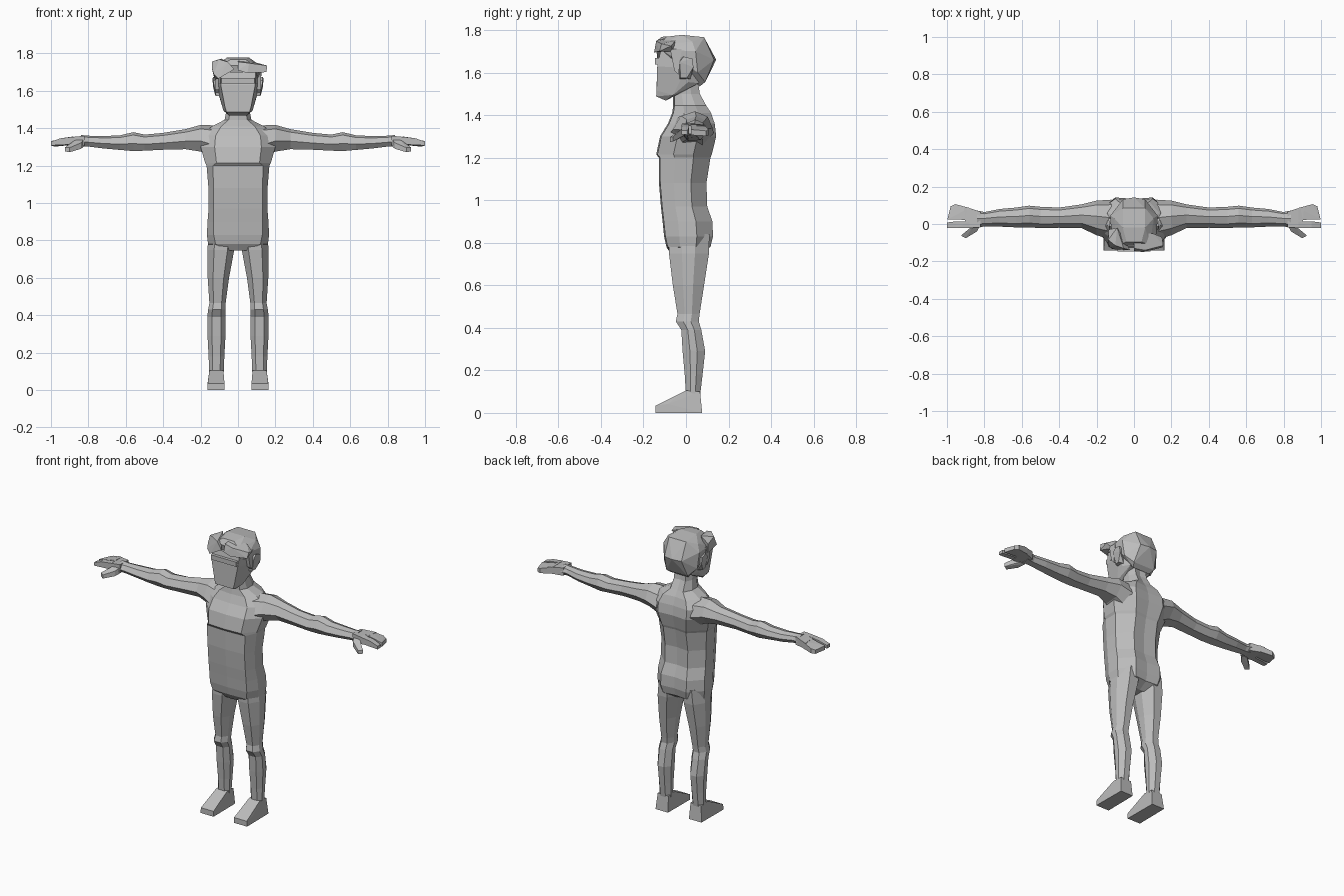
import bpy, bmesh
from mathutils import Vector

skin = bpy.data.materials.new("plain_grey")
skin.diffuse_color = (0.5, 0.5, 0.5, 1)


def finish(name, bm):
    bmesh.ops.recalc_face_normals(bm, faces=bm.faces)
    me = bpy.data.meshes.new(name)
    bm.to_mesh(me)
    bm.free()
    me.materials.append(skin)
    ob = bpy.data.objects.new(name, me)
    bpy.context.collection.objects.link(ob)
    return ob


def loft(name, rings):
    bm = bmesh.new()
    loops = [[bm.verts.new(p) for p in r] for r in rings]
    n = len(loops[0])
    for a, b in zip(loops, loops[1:]):
        for i in range(n):
            j = (i + 1) % n
            bm.faces.new((a[i], a[j], b[j], b[i]))
    bm.faces.new(loops[0])
    bm.faces.new(loops[-1])
    return finish(name, bm)


def hull(name, pts, sym=False):
    bm = bmesh.new()
    if sym:
        pts = [(s * x, y, z) for x, y, z in pts for s in ((1, -1) if x else (1,))]
    for p in pts:
        bm.verts.new(p)
    res = bmesh.ops.convex_hull(bm, input=bm.verts)
    junk = {v for v in res["geom_interior"] if isinstance(v, bmesh.types.BMVert)}
    bmesh.ops.delete(bm, geom=list(junk), context='VERTS')
    bmesh.ops.dissolve_limit(bm, angle_limit=0.03, verts=bm.verts, edges=bm.edges)
    return finish(name, bm)


def mirrored(ob):
    # the same part on the other side of the body
    m = ob.modifiers.new("mirror", 'MIRROR')
    m.use_axis = (True, False, False)
    m.use_mirror_merge = False


# Torso and neck: z, half width, front y, front half width, back y, back half width
torso = [
    (0.745, 0.08, -0.07, 0.05, 0.06, 0.04),
    (0.78, 0.160, -0.092, 0.12, 0.115, 0.08),
    (0.83, 0.166, -0.103, 0.13, 0.127, 0.09),
    (0.90, 0.163, -0.110, 0.13, 0.124, 0.09),
    (0.97, 0.157, -0.118, 0.13, 0.100, 0.08),
    (1.08, 0.158, -0.127, 0.13, 0.096, 0.08),
    (1.20, 0.168, -0.128, 0.135, 0.115, 0.08),
    (1.215, 0.176, -0.140, 0.115, 0.121, 0.085),
    (1.30, 0.200, -0.122, 0.125, 0.142, 0.10),
    (1.36, 0.200, -0.085, 0.12, 0.135, 0.10),
    (1.41, 0.140, -0.065, 0.09, 0.118, 0.08),
    (1.445, 0.072, -0.060, 0.05, 0.095, 0.045),
    (1.50, 0.060, -0.060, 0.04, 0.065, 0.04),
    (1.57, 0.060, -0.060, 0.04, 0.055, 0.04),
]


def torso_ring(z, w, yf, fw, yb, bw):
    mid, d = (yf + yb) / 2, (yb - yf)
    half = [(fw, yf + 0.006), (w, mid - 0.19 * d), (w, mid + 0.17 * d), (bw, yb)]
    r = [(0, yf, z)] + [(x, y, z) for x, y in half] + [(0, yb - 0.008, z)]
    return r + [(-x, y, z) for x, y in reversed(half)]


loft("torso", [torso_ring(*t) for t in torso])

# Legs: z, inner x, outer x, front y, back y
leg = [
    (0.84, 0.012, 0.155, -0.08, 0.110),
    (0.75, 0.020, 0.164, -0.080, 0.108),
    (0.60, 0.048, 0.162, -0.062, 0.085),
    (0.465, 0.066, 0.153, -0.040, 0.064),
    (0.43, 0.066, 0.160, -0.048, 0.060),
    (0.39, 0.068, 0.164, -0.022, 0.072),
    (0.29, 0.067, 0.163, -0.016, 0.090),
    (0.18, 0.073, 0.157, -0.006, 0.078),
    (0.08, 0.077, 0.154, 0.000, 0.066),
]


def leg_ring(z, a, b, f, k):
    c, m, w, d = (a + b) / 2, (f + k) / 2, (b - a) / 2, (k - f) / 2
    return [(c + w * u, m + d * v, z) for u, v in
            ((-0.5, -1), (0.5, -1), (1, -0.35), (1, 0.3), (0.45, 1), (-0.45, 1), (-1, 0.3), (-1, -0.35))]


mirrored(loft("leg", [leg_ring(*r) for r in leg]))

# Wedge shaped feet
mirrored(hull("foot", [(x, y, z) for x, y, z in (
    (0.072, -0.143, 0), (0.164, -0.143, 0), (0.072, -0.143, 0.034), (0.162, -0.143, 0.034),
    (0.074, -0.085, 0.042), (0.162, -0.085, 0.042), (0.078, 0.0, 0.105), (0.153, 0.0, 0.105),
    (0.078, 0.066, 0.10), (0.153, 0.066, 0.10), (0.074, 0.076, 0), (0.162, 0.076, 0))]))

# Arms: x, front y, back y, bottom z, top z
arm = [
    (0.12, -0.085, 0.130, 1.235, 1.415),
    (0.20, -0.060, 0.125, 1.275, 1.418),
    (0.28, -0.022, 0.105, 1.288, 1.395),
    (0.40, -0.020, 0.088, 1.285, 1.375),
    (0.50, -0.022, 0.092, 1.280, 1.366),
    (0.56, -0.018, 0.098, 1.278, 1.379),
    (0.63, -0.018, 0.088, 1.284, 1.362),
    (0.72, -0.014, 0.080, 1.292, 1.358),
    (0.80, -0.012, 0.064, 1.302, 1.360),
    (0.84, -0.022, 0.072, 1.305, 1.364),
]


def arm_ring(x, f, k, b, t):
    m, c, d, h = (f + k) / 2, (b + t) / 2, (k - f) / 2, (t - b) / 2
    return [(x, m + d * u, c + h * v) for u, v in
            ((-1, -0.2), (-0.6, 0.7), (0.1, 1), (0.75, 0.65), (1, -0.1), (0.5, -0.9), (-0.5, -1))]


mirrored(loft("arm", [arm_ring(*r) for r in arm]))

# Hands: palm with joined fingers, a separate first finger and a thumb


def slab(name, outline):
    # outline corners: x, y, bottom z, top z
    mirrored(hull(name, [(x, y, z) for x, y, b, t in outline for z in (b, t)]))


slab("palm", [(0.82, -0.018, 1.308, 1.360), (0.82, 0.066, 1.308, 1.358),
              (0.90, -0.022, 1.312, 1.352), (0.91, 0.094, 1.312, 1.350)])
slab("fingers", [(0.88, 0.022, 1.314, 1.356), (0.88, 0.086, 1.312, 1.354),
                 (0.955, 0.106, 1.304, 1.334), (0.98, 0.095, 1.302, 1.326),
                 (0.998, 0.024, 1.306, 1.332)])
slab("first_finger", [(0.88, -0.021, 1.314, 1.354), (0.88, 0.014, 1.314, 1.356),
                      (0.95, -0.022, 1.316, 1.346), (0.95, 0.014, 1.316, 1.346),
                      (1.0, -0.022, 1.308, 1.328), (1.0, 0.008, 1.308, 1.328)])
slab("thumb", [(0.82, -0.005, 1.305, 1.345), (0.86, -0.008, 1.305, 1.345),
               (0.84, -0.040, 1.290, 1.322), (0.885, -0.035, 1.288, 1.322),
               (0.90, -0.076, 1.272, 1.296), (0.925, -0.062, 1.276, 1.298)])

# Face and jaw
hull("face", [(0.062, -0.140, 1.488), (0.050, -0.095, 1.468), (0.070, -0.138, 1.515),
              (0.078, -0.060, 1.495), (0.096, 0.010, 1.555), (0.092, -0.135, 1.63),
              (0.095, -0.120, 1.70), (0.112, 0.0, 1.70), (0.075, 0.06, 1.55),
              (0.112, 0.0, 1.62), (0.09, 0.08, 1.70)], True)
# Brow ridge over the eyes
hull("brow", [(x, y, z) for x, y in ((0.088, -0.146), (0.105, -0.07))
              for z in (1.638, 1.668)], True)
# Hair cap over the back and crown
hull("hair", [(0.06, 0.065, 1.535), (0.075, 0.09, 1.555), (0.060, 0.132, 1.66),
              (0.118, 0.055, 1.60), (0.126, 0.045, 1.70), (0.122, -0.06, 1.705),
              (0.110, -0.105, 1.70), (0.085, -0.115, 1.735), (0.105, 0.03, 1.745),
              (0.060, 0.085, 1.766), (0.060, -0.02, 1.777), (0.04, -0.095, 1.768),
              (0, 0.142, 1.66)], True)
# Sideburns in front of the ears
mirrored(hull("sideburn", [(x, y, z) for x in (0.09, 0.124)
                           for y, z in ((-0.075, 1.71), (-0.02, 1.71), (-0.055, 1.61), (-0.035, 1.59))]))
# Ears
mirrored(hull("ear", [(0.095, -0.03, 1.57), (0.095, 0.02, 1.57), (0.118, -0.025, 1.575),
                      (0.122, 0.005, 1.575), (0.132, -0.03, 1.65), (0.134, 0.035, 1.625),
                      (0.136, 0.03, 1.665), (0.132, -0.01, 1.675), (0.10, -0.02, 1.675),
                      (0.10, 0.03, 1.66)]))
# Swept fringe on one side, standing lock on the other
hull("fringe", [(0.0, -0.145, 1.71), (0.0, -0.13, 1.755), (0.05, -0.150, 1.695),
                (0.06, -0.140, 1.748), (0.152, -0.125, 1.700), (0.156, -0.115, 1.735),
                (0.150, -0.07, 1.725), (0.10, -0.05, 1.75), (0.0, -0.06, 1.765),
                (0.11, -0.06, 1.70)])
hull("side_lock", [(-0.140, -0.10, 1.72), (-0.130, -0.125, 1.690), (-0.105, -0.135, 1.665),
                   (-0.138, -0.085, 1.757), (-0.10, -0.115, 1.768), (-0.055, -0.130, 1.755),
                   (-0.02, -0.140, 1.715), (-0.09, -0.02, 1.772), (-0.136, -0.03, 1.73),
                   (-0.125, -0.04, 1.66)])
